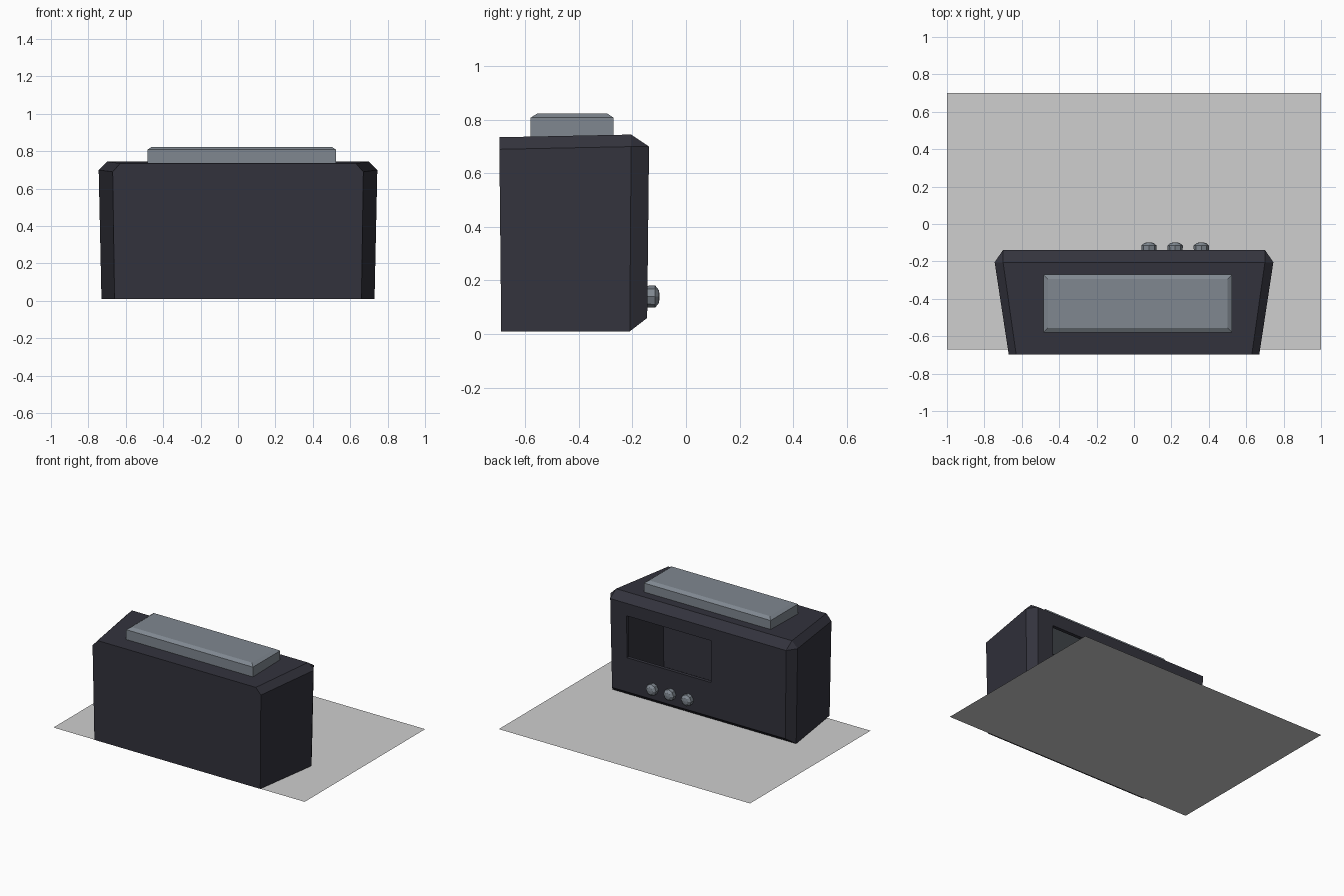
import bpy, bmesh, math
from mathutils import Matrix

if "Cube" in bpy.data.objects:
    bpy.data.objects.remove(bpy.data.objects["Cube"])


def material(name, rgb):
    m = bpy.data.materials.new(name)
    m.diffuse_color = (*rgb, 1)
    m.use_nodes = True
    m.node_tree.nodes["Principled BSDF"].inputs["Base Color"].default_value = m.diffuse_color
    return m


DARK = material("dark_plastic", (0.033, 0.033, 0.046))
GREY = material("grey_plastic", (0.215, 0.245, 0.28))
BASE = material("light_base", (0.62, 0.62, 0.62))


def finish(bm, name, mat, recalc=True):
    if recalc:
        bmesh.ops.recalc_face_normals(bm, faces=bm.faces)
    me = bpy.data.meshes.new(name)
    bm.to_mesh(me)
    bm.free()
    me.materials.append(mat)
    ob = bpy.data.objects.new(name, me)
    bpy.context.collection.objects.link(ob)
    return ob


# Flat base sheet
bm = bmesh.new()
bm.faces.new([bm.verts.new((x, y, 0)) for x, y in
              ((-1, -0.67), (1, -0.67), (1, 0.7), (-1, 0.7))])
finish(bm, "base_sheet", BASE, recalc=False)

# Hollow casing: mirrored sections lofted from front to back
bm = bmesh.new()


def section(pts):
    right = [bm.verts.new(p) for p in pts]
    left = [bm.verts.new((-x, y, z)) for x, y, z in pts]
    return right + left[::-1]


front = section([(0.66, -0.69, 0.01), (0.67, -0.697, 0.69), (0.63, -0.697, 0.735)])
mid = section([(0.73, -0.21, 0.01), (0.745, -0.205, 0.70), (0.70, -0.205, 0.745)])
back = section([(0.69, -0.145, 0.06), (0.70, -0.138, 0.70)])
bm.faces.new(front)
for i in range(6):
    j = (i + 1) % 6
    bm.faces.new((front[i], front[j], mid[j], mid[i]))
# chamfers around the back face
bm.faces.new((mid[0], mid[1], back[1], back[0]))
bm.faces.new((mid[1], mid[2], back[1]))
bm.faces.new((mid[2], mid[3], back[2], back[1]))
bm.faces.new((mid[3], mid[4], back[2]))
bm.faces.new((mid[4], mid[5], back[3], back[2]))
bm.faces.new((mid[5], mid[0], back[0], back[3]))
# window opening with a short inward rim
corners = [(0.57, 0.307), (0.57, 0.61), (-0.10, 0.61), (-0.10, 0.307)]
hole, rim = [[bm.verts.new((x, -0.145 + 0.011 * (z - 0.06) - d, z))
              for x, z in corners] for d in (0, 0.025)]
for i in range(4):
    j = (i + 1) % 4
    bm.faces.new((back[i], back[j], hole[j], hole[i]))
    bm.faces.new((hole[i], hole[j], rim[j], rim[i]))
finish(bm, "casing", DARK)

# Top bar with chamfered upper edge
bm = bmesh.new()
loops = [[bm.verts.new((0.02 + sx * (0.505 - c), -0.425 + sy * (0.155 - c), z))
          for sx, sy in ((-1, -1), (1, -1), (1, 1), (-1, 1))]
         for c, z in ((0, 0.725), (0, 0.808), (0.025, 0.824))]
bm.faces.new(loops[0][::-1])
bm.faces.new(loops[-1])
for a, b in zip(loops, loops[1:]):
    for i in range(4):
        j = (i + 1) % 4
        bm.faces.new((a[i], a[j], b[j], b[i]))
finish(bm, "top_bar", GREY)

# Three domed buttons on the back
for n, x in enumerate((0.08, 0.22, 0.36)):
    bm = bmesh.new()
    rings = [[bm.verts.new((x + r * math.cos(k * math.pi / 4), y,
                            0.14 + r * math.sin(k * math.pi / 4))) for k in range(8)]
             for r, y in ((0.04, -0.155), (0.041, -0.115), (0.024, -0.101))]
    tip = bm.verts.new((x, -0.098, 0.14))
    bm.faces.new(rings[0])
    for k in range(8):
        j = (k + 1) % 8
        for a, b in zip(rings, rings[1:]):
            bm.faces.new((a[k], a[j], b[j], b[k]))
        bm.faces.new((rings[-1][k], rings[-1][j], tip))
    finish(bm, f"button_{n + 1}", GREY)
